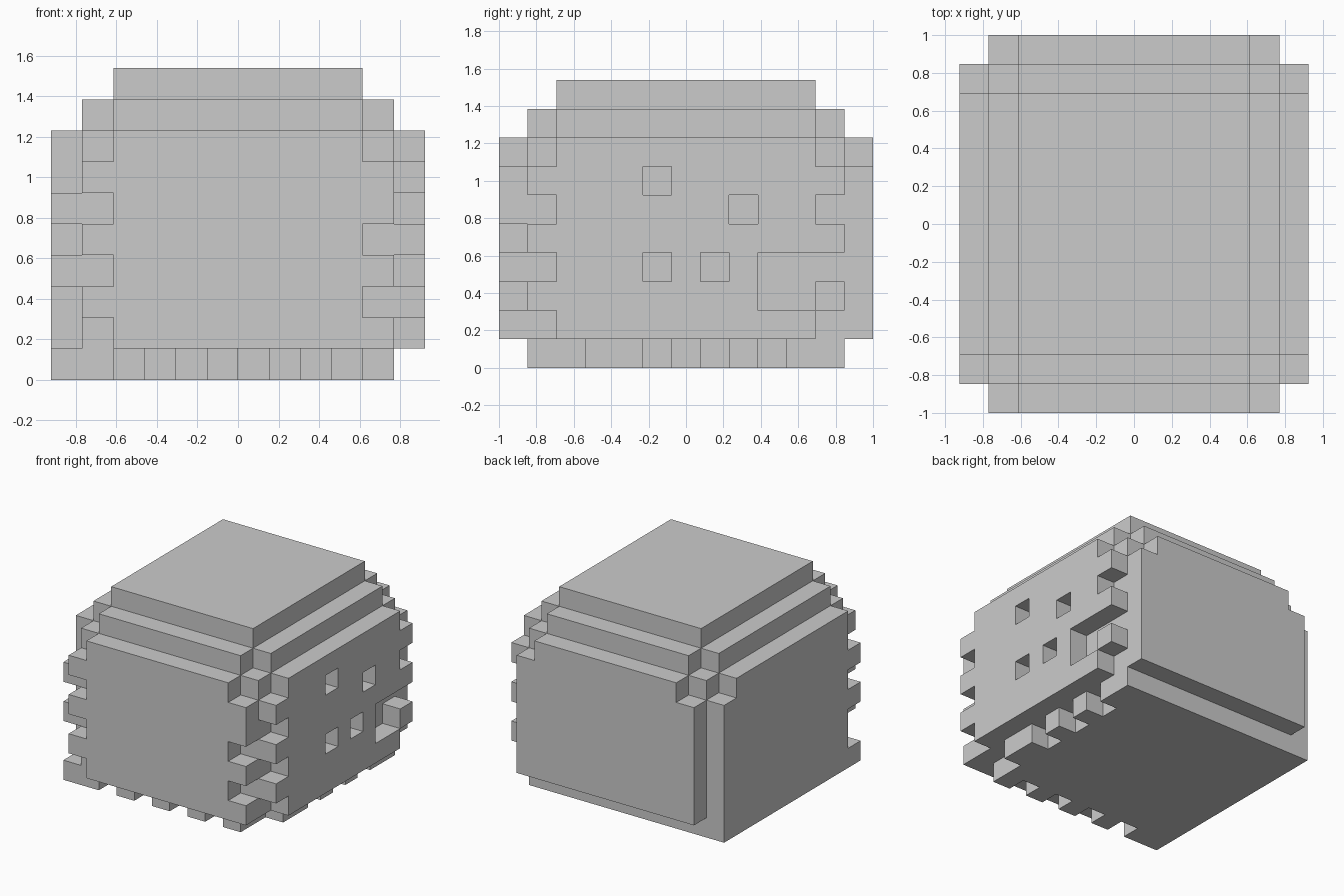
import bpy, bmesh, math
from mathutils import Vector

if "Cube" in bpy.data.objects:
    bpy.data.objects.remove(bpy.data.objects["Cube"])

U = 2 / 13  # one block; x cells run -6..5, y cells -6..6, z cells 0..9


def box(x0, x1, y0, y1, z0, z1):
    """Set of blocks in inclusive cell ranges."""
    return {(x, y, z) for x in range(x0, x1 + 1)
            for y in range(y0, y1 + 1) for z in range(z0, z1 + 1)}


parts = {}

# stepped body and lid
parts["core"] = box(-5, 4, -5, 5, 1, 7)
parts["lid_step"] = box(-5, 4, -4, 4, 8, 8) | box(-4, 3, -5, 5, 8, 8)
parts["lid_top"] = box(-4, 3, -4, 4, 9, 9)

# front panel with interlocking edge teeth
front = box(-4, 3, -6, -6, 1, 7)
for k in (6, 4, 2):
    front.add((-5, -6, k))
for k in (6, 5, 3, 1):
    front.add((4, -6, k))
parts["front_panel"] = front

# plain back panel
parts["back_panel"] = box(-5, 4, 6, 6, 1, 6) | box(-4, 3, 6, 6, 7, 7)

# left panel reaches the ground, teeth only at the front
left = box(-6, -6, -4, 4, 0, 7) | box(-6, -6, 5, 5, 0, 6)
for k in (5, 3, 0):
    left.add((-6, -5, k))
parts["left_panel"] = left

# right panel with teeth at both ends, small holes and a slot
right = box(5, 5, -4, 4, 1, 7)
for k in (6, 4, 2):
    right |= {(5, -5, k), (5, 5, k)}
right -= box(5, 5, 3, 4, 2, 3)
right -= {(5, -1, 6), (5, 2, 5), (5, -1, 3), (5, 1, 3)}
parts["right_panel"] = right

# floor with teeth along the front and right edges
floor = box(-5, 3, -4, 5, 0, 0)
floor |= {(x, -5, 0) for x in (-5, -3, -1, 1, 3)}
floor |= {(4, y, 0) for y in (-3, -2, 0, 2, 4, 5)}
parts["floor"] = floor

solid = set().union(*parts.values())


def build(name, cells):
    """Skin the blocks, leaving out faces hidden by any neighbour."""
    bm = bmesh.new()
    for c in cells:
        centre = Vector((c[0] + 0.5, c[1], c[2] + 0.5))
        for axis in range(3):
            for s in (-1, 1):
                nb = list(c)
                nb[axis] += s
                if tuple(nb) in solid:
                    continue
                n, a, b = Vector(), Vector(), Vector()
                n[axis] = 0.5 * s
                a[(axis + 1) % 3] = 0.5
                b[(axis + 2) % 3] = 0.5 * s
                bm.faces.new([bm.verts.new((centre + n + p) * U)
                              for p in (-a - b, a - b, a + b, -a + b)])
    bmesh.ops.remove_doubles(bm, verts=bm.verts[:], dist=0.001)
    bmesh.ops.dissolve_limit(bm, angle_limit=math.radians(1),
                             verts=bm.verts[:], edges=bm.edges[:])
    mesh = bpy.data.meshes.new(name)
    bm.to_mesh(mesh)
    bm.free()
    bpy.context.collection.objects.link(bpy.data.objects.new(name, mesh))


for name, cells in parts.items():
    build(name, cells)
